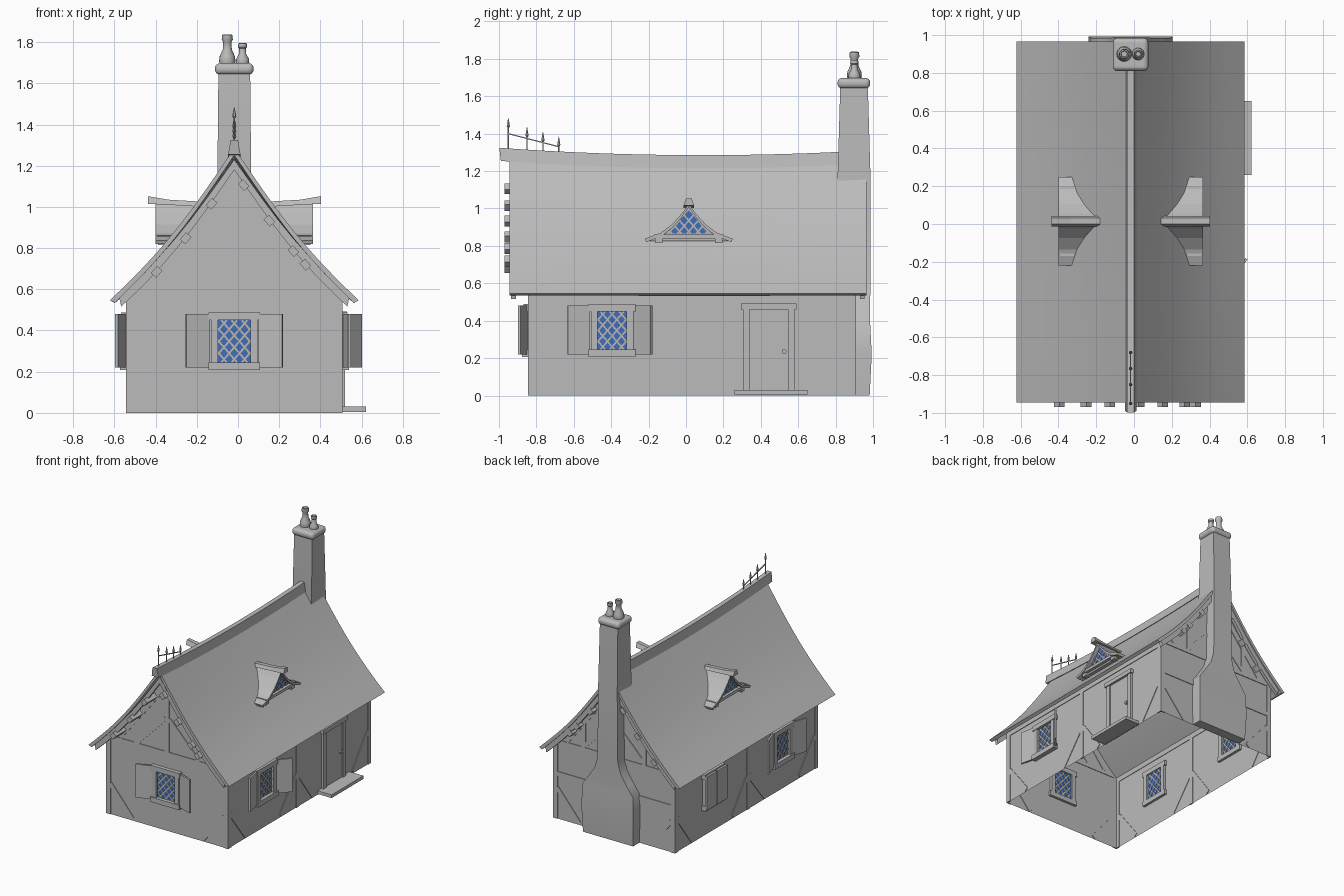
import bpy, bmesh, math
from mathutils import Vector

old = bpy.data.objects.get("Cube")
if old:
    bpy.data.objects.remove(old)

X0 = -0.018                       # the house is built about its ridge line, then shifted
HALF, FRONT, BACK = 0.52, -0.84, 0.905


def material(name, rgb):
    m = bpy.data.materials.new(name)
    m.use_nodes = True
    m.diffuse_color = (*rgb, 1)
    m.node_tree.nodes["Principled BSDF"].inputs["Base Color"].default_value = (*rgb, 1)
    return m


GREY = material("plain grey", (0.5, 0.5, 0.5))
BLUE = material("glass blue", (0.05, 0.15, 0.5))
LEAD = material("lattice beige", (0.5, 0.48, 0.42))


def finish(name, bm, mat=GREY, smooth=None, closed=True):
    if closed:
        bmesh.ops.recalc_face_normals(bm, faces=bm.faces)
    mesh = bpy.data.meshes.new(name)
    bm.to_mesh(mesh)
    bm.free()
    mesh.materials.append(mat)
    if smooth:
        mesh.shade_smooth()
        mesh.set_sharp_from_angle(angle=math.radians(smooth))
    ob = bpy.data.objects.new(name, mesh)
    ob.location.x = X0
    bpy.context.collection.objects.link(ob)
    return ob


def loft(bm, rings):
    rows = [[bm.verts.new(p) for p in ring] for ring in rings]
    for a, b in zip(rows, rows[1:]):
        for i in range(len(a)):
            j = (i + 1) % len(a)
            bm.faces.new((a[i], a[j], b[j], b[i]))
    bm.faces.new(rows[0])
    bm.faces.new(rows[-1])


def prism(bm, frame, poly, w0, w1):
    loft(bm, [[frame(u, v, w) for u, v in poly] for w in (w0, w1)])


def rect(u0, u1, v0, v1):
    return [(u0, v0), (u1, v0), (u1, v1), (u0, v1)]


def bar(p, q, width):
    p, q = Vector(p), Vector(q)
    n = (q - p).orthogonal().normalized() * width / 2
    return [p - n, q - n, q + n, p + n]


def solid(name, frame, items, mat=GREY):
    bm = bmesh.new()
    for poly, w0, w1 in items:
        prism(bm, frame, poly, w0, w1)
    return finish(name, bm, mat)


def lathe(bm, x, y, profile, sides):
    ang = [2 * math.pi * i / sides for i in range(sides)]
    loft(bm, [[(x + r * math.cos(a), y + r * math.sin(a), z) for a in ang] for r, z in profile])


# Wall frames: u runs along the wall, v up, w outward
front = lambda u, v, w: (u, FRONT - w, v)
back = lambda u, v, w: (u, BACK + w, v)
left = lambda u, v, w: (HALF + w, u, v)
right = lambda u, v, w: (-HALF - w, u, v)
along = lambda u, v, w: (u, w, v)


def sag(y):
    return 0.04 * ((y - 0.1) / 1.1) ** 2


def roof_z(x, y=0.1):
    d = abs(x)
    return 1.25 + sag(y) * (1 - d / 0.604) - 1.165 * d - 0.05 * math.sin(math.pi * d / 0.604)


# Walls, open underneath
bm = bmesh.new()
xs = [HALF * (1 - i / 8) for i in range(17)]
outline = [(-HALF, 0), (HALF, 0)] + [(x, roof_z(x) - 0.035) for x in xs]
prism(bm, along, outline, FRONT, BACK)
bmesh.ops.recalc_face_normals(bm, faces=bm.faces)
bmesh.ops.delete(bm, geom=[f for f in bm.faces if f.normal.z < -0.9], context="FACES")
finish("walls", bm, smooth=20, closed=False)

# Swept roof with a sagging ridge
bm = bmesh.new()
cols = [-0.604 + 1.208 * i / 24 for i in range(25)]
loft(bm, [[(x, y, roof_z(x, y)) for x in cols] + [(x * 0.96, y, roof_z(x * 0.96, y) - 0.035) for x in reversed(cols)]
          for y in [-0.945 + 1.91 * i / 14 for i in range(15)]])
finish("roof", bm, smooth=35)

# Ridge cap
bm = bmesh.new()
loft(bm, [[(-0.03, y, 1.215 + sag(y)), (0.03, y, 1.215 + sag(y)), (0.018, y - 0.008, 1.285 + sag(y)),
           (-0.018, y - 0.008, 1.285 + sag(y))] for y in [-0.99 + 1.82 * i / 14 for i in range(15)]])
finish("ridge_cap", bm, smooth=30)

# Bargeboards and purlin ends on both gables
for name, y0, y1 in (("front", -0.935, -0.91), ("back", 0.93, 0.955)):
    edge = [0.56 * (1 - i / 8) for i in range(17)]
    board = [(x, roof_z(x) - 0.02) for x in edge] + [(x * 0.98, roof_z(x) - 0.07) for x in reversed(edge)]
    solid(name + "_bargeboard", along, [(board, y0, y1)])
    blocks = []
    for x in (-0.377, -0.236, -0.11, 0.045, 0.17, 0.287, 0.345):
        z = roof_z(x) - 0.08
        k = 0.017 if x < 0 else -0.017
        blocks.append((bar((x - 0.015, z - k), (x + 0.015, z + k), 0.035),
                       *((-0.97, FRONT) if y0 < 0 else (BACK, 0.962))))
    solid(name + "_purlin_ends", along, blocks)

# Timber framing, barely proud of the plaster
T = 0.005


def timbers(name, frame, lines):
    solid(name, frame, [(bar(p, q, w), -0.004, T) for p, q, w in lines])


gable = [((-0.49, 0.6), (0.49, 0.6), 0.03), ((0, 0.61), (0, 1.16), 0.035)]
for s in (-1, 1):
    gable += [((s * 0.505, 0), (s * 0.505, 0.58), 0.04), ((s * 0.26, 0.61), (s * 0.26, 0.8), 0.035),
              ((s * 0.41, 0.62), (s * 0.03, 1.1), 0.035), ((s * 0.015, 0.87), (s * 0.25, 0.63), 0.03),
              ((s * 0.49, 0.24), (s * 0.3, 0.015), 0.035)]
timbers("front_timbers", front, gable)
timbers("back_timbers", back, gable + [((-0.49, 0.35), (0.49, 0.35), 0.035)])
for name, frame in (("left", left), ("right", right)):
    lines = [((FRONT, 0.57), (BACK, 0.57), 0.04), ((0.01, 0), (0.01, 0.56), 0.035)]
    lines += [((y, 0), (y, 0.57), 0.04) for y in (FRONT + 0.015, BACK - 0.015)]
    lines += [((FRONT + 0.03, 0.26), (-0.62, 0.015), 0.035), ((0, 0.26), (-0.2, 0.015), 0.035),
              ((0.02, 0.26), (0.2, 0.015), 0.035), ((BACK - 0.03, 0.26), (0.69, 0.015), 0.035)]
    timbers(name + "_timbers", frame, lines)


# Leaded lattice clipped to a convex, counter-clockwise pane
def lattice(name, frame, pane, w0, w1, du=0.05, dv=0.058):
    items, pts = [], [Vector(p) for p in pane]
    mid = sum(pts, Vector((0, 0))) / len(pts)
    for s in (-1, 1):
        d = Vector((s * du, dv)).normalized()
        for k in range(-7, 8):
            p, lo, hi = mid + Vector(((k + 0.5) * du, 0)), -9, 9
            for a, b in zip(pts, pts[1:] + pts[:1]):
                n = Vector((a.y - b.y, b.x - a.x))
                den, num = n.dot(d), n.dot(a - p)
                if den > 1e-6:
                    lo = max(lo, num / den)
                elif den < -1e-6:
                    hi = min(hi, num / den)
            if hi - lo > 0.01:
                items.append((bar(p + d * lo, p + d * hi, 0.009), w0, w1))
    solid(name, frame, items, LEAD)


def window(name, frame, u, angles):
    pane = rect(u - 0.08, u + 0.08, 0.245, 0.45)
    solid(name + "_glass", frame, [(pane, -0.008, 0.008)], BLUE)
    lattice(name + "_lattice", frame, pane, -0.012, 0.012)
    parts = [(rect(u - 0.125, u + 0.125, 0.45, 0.488), -0.02, 0.03),
             (rect(u - 0.125, u + 0.125, 0.207, 0.245), -0.02, 0.036)]
    parts += [(rect(*sorted((u + s * 0.078, u + s * 0.113)), 0.24, 0.455), -0.02, 0.026) for s in (-1, 1)]
    solid(name + "_frame", frame, parts)
    flat = lambda a, b, c: frame(a, c, b)
    leaves = []
    for s, deg in zip((-1, 1), angles):
        if deg is None:                      # closed shutter
            leaves.append((rect(*sorted((u + s * 0.004, u + s * 0.128)), 0.034, 0.05), 0.22, 0.48))
        else:
            a = math.radians(deg)
            tip = (u + s * (0.12 + 0.12 * math.cos(a)), 0.015 + 0.12 * math.sin(a))
            leaves.append((bar((u + s * 0.12, 0.015), tip, 0.014), 0.22, 0.48))
    solid(name + "_shutters", flat, leaves)


window("front_window", front, 0, (18, 18))
window("left_window", left, -0.395, (12, 41))
window("right_front_window", right, -0.395, (18, 18))
window("right_back_window", right, 0.455, (None, None))

# Door, frame, handle and step
solid("door", left, [(rect(0.335, 0.55, 0.03, 0.46), -0.01, 0.008)])
solid("door_frame", left, [(rect(0.305, 0.34, 0.03, 0.465), -0.01, 0.018), (rect(0.545, 0.58, 0.03, 0.465), -0.01, 0.018),
                           (rect(0.295, 0.59, 0.46, 0.492), -0.01, 0.026)])
ring = [(0.525 + 0.013 * math.cos(i * math.pi / 4), 0.235 + 0.013 * math.sin(i * math.pi / 4)) for i in range(8)]
solid("door_handle", left, [(ring, 0.005, 0.022)])
solid("door_step", left, [(rect(0.26, 0.65, 0.005, 0.03), -0.01, 0.12)])

# Dormers on both slopes
half = [(0, 1.025), (0.04, 0.97), (0.09, 0.915), (0.15, 0.87), (0.235, 0.838)]
curve = [(-u, v) for u, v in half[:0:-1]] + half
shell = curve + [(u * 0.97, v - 0.018) for u, v in reversed(curve)]
for name, s in (("left", 1), ("right", -1)):
    dormer = lambda u, v, w, s=s: (s * w, u + 0.015, v)
    solid(name + "_dormer_roof", dormer, [(shell, 0.14, 0.383)])
    bm = bmesh.new()
    loft(bm, [[dormer(-0.028, z, x), dormer(0.028, z, x), dormer(0.016, z + h, x), dormer(-0.016, z + h, x)]
              for x, z, h in ((0.15, 1, 0.025), (0.32, 1.01, 0.025), (0.42, 1.015, 0.037))])
    finish(name + "_dormer_ridge", bm)
    solid(name + "_dormer_wall", dormer, [([(u * 0.9, v - 0.012) for u, v in curve], 0.2, 0.35)])
    pane = [(-0.115, 0.865), (0.115, 0.865), (0, 0.99)]
    solid(name + "_dormer_glass", dormer, [(pane, 0.34, 0.354)], BLUE)
    lattice(name + "_dormer_lattice", dormer, pane, 0.34, 0.358)
    solid(name + "_dormer_sill", dormer, [(rect(-0.185, 0.185, 0.84, 0.862), 0.3, 0.375), (rect(-0.18, -0.14, 0.815, 0.84), 0.3, 0.37),
                                          (rect(0.14, 0.18, 0.815, 0.84), 0.3, 0.37)])

# Chimney breast, stack, cap and pots
bm = bmesh.new()
levels = [(0, 0.215, 0.905, 0.982), (0.22, 0.222, 0.905, 0.993), (0.38, 0.215, 0.905, 0.985), (0.45, 0.165, 0.88, 0.985),
          (0.53, 0.112, 0.86, 0.985), (0.62, 0.087, 0.84, 0.987), (1.15, 0.082, 0.81, 0.987), (1.66, 0.077, 0.825, 0.972)]
loft(bm, [[(-w, a, z), (w, a, z), (w, b, z), (-w, b, z)] for z, w, a, b in levels])
finish("chimney_stack", bm, smooth=40)
cap = solid("chimney_cap", along, [(rect(-0.094, 0.094, 1.642, 1.698), 0.81, 0.985)])
mod = cap.modifiers.new("rounding", "BEVEL")
mod.width, mod.segments = 0.025, 4
bm = bmesh.new()
for x, k, top in ((-0.034, 1, 1.838), (0.04, 0.82, 1.795)):
    h = top - 1.69
    lathe(bm, x, 0.9, [(k * r, 1.69 + h * t) for r, t in ((0.036, 0), (0.04, 0.12), (0.037, 0.28), (0.022, 0.5), (0.02, 0.75),
                                                          (0.027, 0.82), (0.025, 0.98), (0.018, 1), (0.015, 0.9))], 16)
finish("chimney_pots", bm, smooth=40)

# Ridge spikes joined by a thin rail
bm = bmesh.new()
for y, top in ((-0.95, 1.485), (-0.85, 1.435), (-0.765, 1.41), (-0.68, 1.385)):
    lathe(bm, 0, y, [(0.004, 1.27), (0.004, top - 0.055), (0.01, top - 0.045), (0.001, top)], 6)
prism(bm, lambda u, v, w: (w, u, v), bar((-0.95, 1.4), (-0.68, 1.33), 0.006), -0.003, 0.003)
finish("ridge_spikes", bm)
